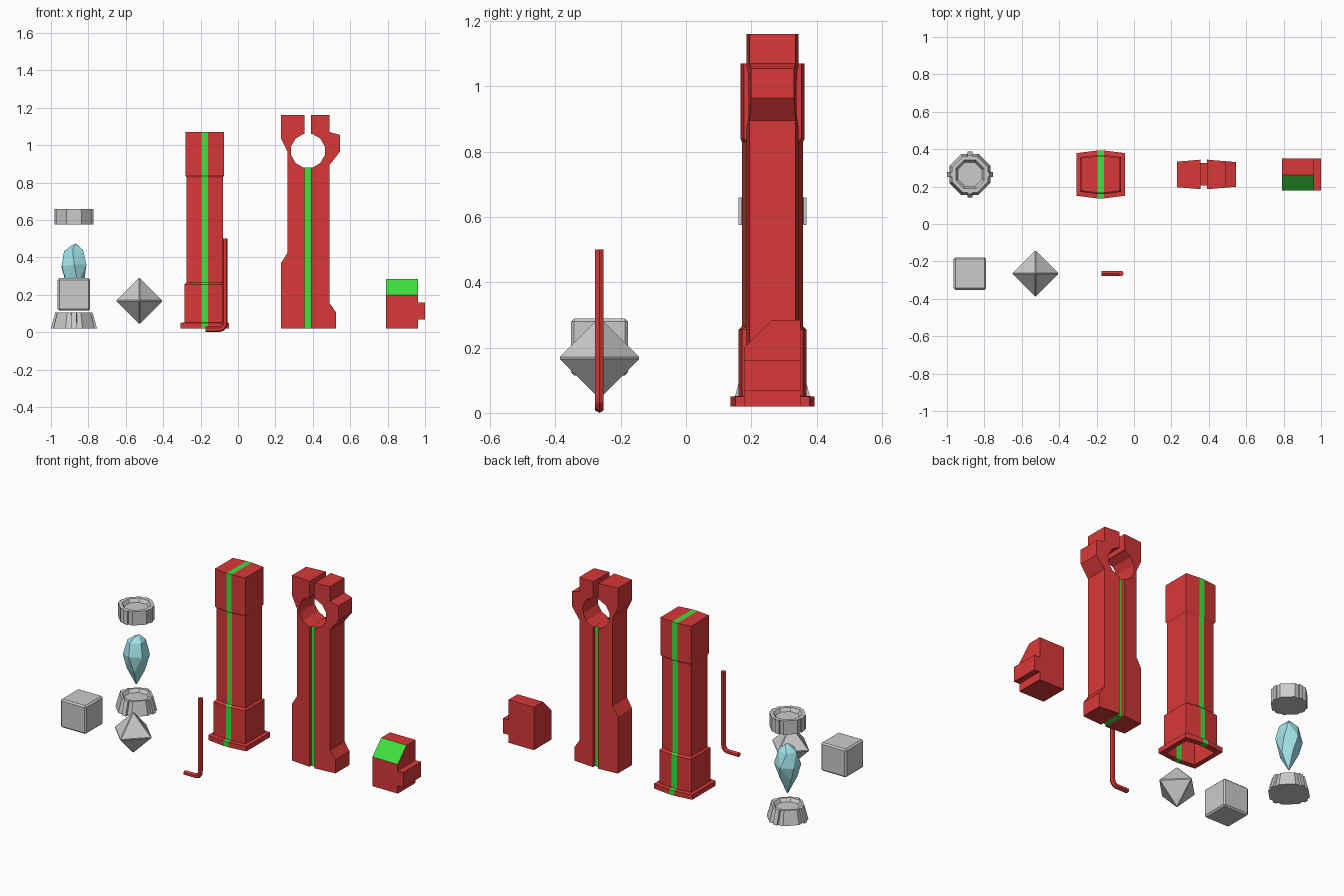
import bpy, bmesh, math, random
from mathutils import Vector

if "Cube" in bpy.data.objects:
    bpy.data.objects.remove(bpy.data.objects["Cube"])


def material(name, rgb):
    m = bpy.data.materials.new(name)
    m.diffuse_color = (*rgb, 1)
    m.use_nodes = True
    m.node_tree.nodes["Principled BSDF"].inputs["Base Color"].default_value = m.diffuse_color
    return m


RED = material("red", (0.7, 0.04, 0.04))
GREEN = material("green", (0.05, 0.75, 0.05))
CYAN = material("cyan", (0.36, 0.78, 0.82))


def finish(name, bm, mats=(), loc=(0, 0, 0)):
    bmesh.ops.recalc_face_normals(bm, faces=bm.faces)
    me = bpy.data.meshes.new(name)
    bm.to_mesh(me)
    bm.free()
    for m in mats:
        me.materials.append(m)
    ob = bpy.data.objects.new(name, me)
    ob.location = loc
    bpy.context.collection.objects.link(ob)
    return ob


def loft(bm, rings, caps=None, green=()):
    """Skin a list of equal-length point rings; caps list the end faces by index."""
    vs = [[bm.verts.new(p) for p in r] for r in rings]
    n = len(vs[0])
    for a, b in zip(vs, vs[1:]):
        for i in range(n):
            j = (i + 1) % n
            bm.faces.new((a[i], a[j], b[j], b[i])).material_index = int(i in green)
    for ring in (vs[0], vs[-1]):
        for k, idx in enumerate(caps or [range(n)]):
            f = bm.faces.new([ring[i] for i in idx])
            f.material_index = int(caps is not None and k == 1)


def octagon(apothem, z):
    r = apothem / math.cos(math.pi / 8)
    return [(r * math.cos(a), r * math.sin(a), z)
            for a in (math.pi / 8 + k * math.pi / 4 for k in range(8))]


def box(bm, lo, hi):
    loft(bm, [[(lo[0], lo[1], z), (hi[0], lo[1], z), (hi[0], hi[1], z), (lo[0], hi[1], z)]
              for z in (lo[2], hi[2])])


# Octagonal crystal sockets with four ribs
def socket(name, z0, z1, bottom, top, rib0, rib1):
    bm = bmesh.new()
    loft(bm, [octagon(bottom, z0), octagon(top, z1), octagon(0.076, z1), octagon(0.064, z1 - 0.02)])
    for k in range(4):
        c, s = math.cos(k * math.pi / 2), math.sin(k * math.pi / 2)
        rings = []
        for out, z in ((rib0, z0), (rib1, z1)):
            pts = [(0.08, -0.017), (out, -0.013), (out, 0.013), (0.08, 0.017)]
            rings.append([(x * c - y * s, x * s + y * c, z) for x, y in pts])
        loft(bm, rings)
    finish(name, bm, loc=(-0.877, 0.265, 0))


socket("upper_socket", 0.575, 0.66, 0.096, 0.096, 0.104, 0.104)
socket("lower_socket", 0.02, 0.105, 0.11, 0.089, 0.123, 0.1)

# Faceted crystal
random.seed(4)
bm = bmesh.new()
for z, r, n in ((0.18, 0.004, 3), (0.27, 0.054, 5), (0.36, 0.076, 6), (0.44, 0.054, 5), (0.472, 0.015, 3)):
    turn = random.random()
    for k in range(n):
        a = turn + k * math.tau / n
        bm.verts.new((r * math.cos(a), r * math.sin(a), z + random.uniform(-0.012, 0.004)))
bmesh.ops.convex_hull(bm, input=bm.verts)
finish("crystal", bm, [CYAN], (-0.877, 0.265, 0))


# Softly bevelled cube and octahedron
def bevelled(name, bm, width, loc):
    bmesh.ops.recalc_face_normals(bm, faces=bm.faces)
    bmesh.ops.bevel(bm, geom=bm.edges[:], offset=width, segments=1, affect='EDGES', profile=0.5)
    finish(name, bm, loc=loc)


bm = bmesh.new()
bmesh.ops.create_cube(bm, size=0.174)
bevelled("grey_cube", bm, 0.009, (-0.877, -0.265, 0.202))

bm = bmesh.new()
for axis in range(3):
    for sign in (-1, 1):
        p = Vector((0, 0, 0))
        p[axis] = sign * 0.128
        bm.verts.new(p)
bmesh.ops.convex_hull(bm, input=bm.verts)
bevelled("grey_octahedron", bm, 0.004, (-0.527, -0.265, 0.168))

# Hollow sleeve with a green centre stripe: (z, half width, corner depth, centre depth)
levels = [(1.07, 0.104, 0.088, 0.098), (0.84, 0.104, 0.088, 0.098), (0.828, 0.098, 0.08, 0.093),
          (0.265, 0.098, 0.08, 0.093), (0.255, 0.109, 0.093, 0.104), (0.052, 0.109, 0.093, 0.104),
          (0.05, 0.13, 0.114, 0.128), (0.02, 0.13, 0.114, 0.128), (0.02, 0.1, 0.084, 0.095),
          (0.24, 0.1, 0.084, 0.095), (0.25, 0.088, 0.072, 0.083), (1.0, 0.088, 0.072, 0.083)]
S = 0.0175
bm = bmesh.new()
loft(bm, [[(-w, -c, z), (-S, -d, z), (S, -d, z), (w, -c, z),
           (w, c, z), (S, d, z), (-S, d, z), (-w, c, z)] for z, w, c, d in levels],
     caps=[(0, 1, 6, 7), (1, 2, 5, 6), (2, 3, 4, 5)], green=(1, 5))
finish("sleeve", bm, [RED, GREEN], (-0.178, 0.265, 0))

# Clamp handle: two half profiles around a round opening, tapering in depth outwards
CX, CZ, R = 0.374, 0.97, 0.093


def half_handle(name, outline, side):
    arc = [(CX + side * R * math.sin(a), CZ + R * math.cos(a))
           for a in (math.radians(15 + 30 * k) for k in range(6))]
    flat = R * math.cos(math.radians(15))
    edge = CX + side * S
    prof = ([(edge, 1.16), (edge, CZ + flat)] + arc + [(edge, CZ - flat), (edge, 0.02)] + outline)
    bm = bmesh.new()
    loft(bm, [[(x, 0.265 + f * (0.079 - 0.085 * (abs(x - CX) - S)), z) for x, z in prof]
              for f in (-1, 1)])
    finish(name, bm, [RED])


half_handle("handle_left", [(0.23, 0.02), (0.23, 0.37), (0.265, 0.425), (0.265, 0.965),
                            (0.23, 1.035), (0.23, 1.16)], -1)
half_handle("handle_right", [(0.525, 0.02), (0.525, 0.105), (0.49, 0.155), (0.49, 0.895),
                             (0.545, 0.965), (0.545, 1.055), (0.49, 1.07), (0.49, 1.16)], 1)

# Recessed green core of the handle, with a red top
bm = bmesh.new()
box(bm, (CX - S, 0.205, 0.02), (CX + S, 0.325, 0.88))
for f in bm.faces:
    f.material_index = int(f.calc_center_median().z > 0.87)
finish("handle_core", bm, [GREEN, RED])

# Hexagonal bent key swept along an L path
path = [(-0.175, 0.015), (-0.1, 0.015), (-0.083, 0.021), (-0.072, 0.036), (-0.07, 0.055), (-0.07, 0.5)]
rings = []
for i, (x, z) in enumerate(path):
    p, q = path[max(i - 1, 0)], path[min(i + 1, len(path) - 1)]
    t = Vector((q[0] - p[0], q[1] - p[1])).normalized()
    rings.append([(x - t.y * 0.015 * math.cos(a), -0.265 + 0.015 * math.sin(a),
                   z + t.x * 0.015 * math.cos(a)) for a in (k * math.pi / 3 for k in range(6))])
bm = bmesh.new()
loft(bm, rings)
finish("bent_key", bm, [RED])

# Button block with a green sloped face and a side tab
bm = bmesh.new()
prof = [(0.178, 0.02), (0.35, 0.02), (0.35, 0.285), (0.263, 0.285), (0.178, 0.2)]
loft(bm, [[(x, y, z) for y, z in prof] for x in (0.79, 0.962)], green=(3,))
finish("button_block", bm, [RED, GREEN])
bm = bmesh.new()
box(bm, (0.955, 0.178, 0.068), (1.0, 0.35, 0.16))
finish("button_tab", bm, [RED])
